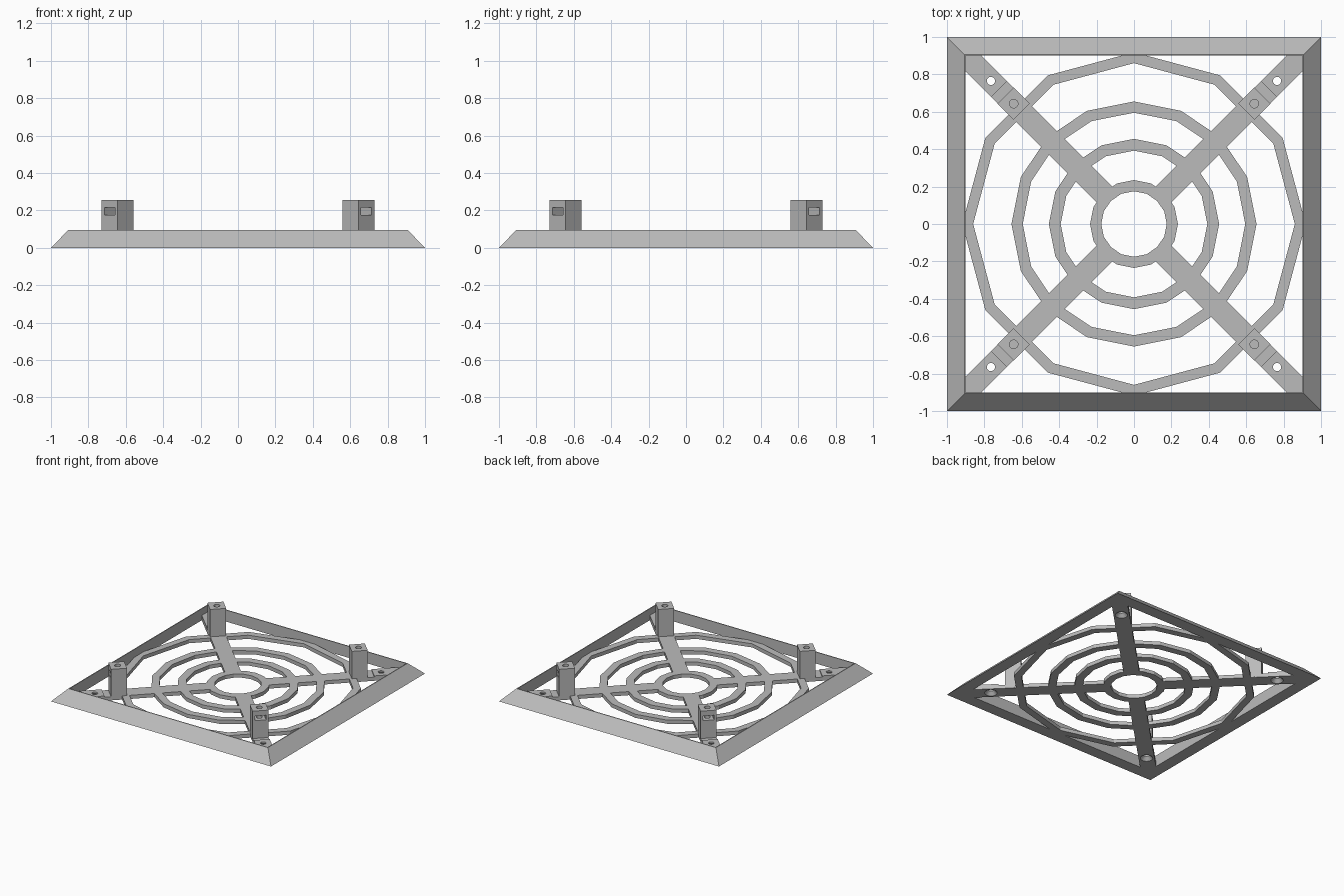
import bpy, bmesh, math
from mathutils import Matrix

old = bpy.data.objects.get("Cube")
if old:
    bpy.data.objects.remove(old, do_unlink=True)

GREY = (0.5, 0.5, 0.5, 1)
mat = bpy.data.materials.new("plain grey")
mat.use_nodes = True
mat.diffuse_color = GREY
mat.node_tree.nodes["Principled BSDF"].inputs["Base Color"].default_value = GREY


def finish(name, bm):
    bmesh.ops.recalc_face_normals(bm, faces=bm.faces)
    mesh = bpy.data.meshes.new(name)
    bm.to_mesh(mesh)
    bm.free()
    mesh.materials.append(mat)
    ob = bpy.data.objects.new(name, mesh)
    bpy.context.collection.objects.link(ob)
    return ob


def loop(name, profile, sides, phase=0.0):
    """Sweep a closed (radius, z) profile round a regular polygon."""
    bm = bmesh.new()
    rows = []
    for i in range(sides):
        a = phase + i * math.tau / sides
        rows.append([bm.verts.new((r * math.cos(a), r * math.sin(a), z)) for r, z in profile])
    n = len(profile)
    for i in range(sides):
        a, b = rows[i], rows[(i + 1) % sides]
        for j in range(n):
            k = (j + 1) % n
            bm.faces.new((a[j], b[j], b[k], a[k]))
    return finish(name, bm)


def box(name, x0, x1, width, z0, z1):
    bm = bmesh.new()
    m = Matrix.Translation(((x0 + x1) / 2, 0, (z0 + z1) / 2)) @ Matrix.Diagonal((x1 - x0, width, z1 - z0, 1))
    bmesh.ops.create_cube(bm, size=1, matrix=m)
    return finish(name, bm)


def drill(name, x, z0, z1, r0, r1):
    bm = bmesh.new()
    bmesh.ops.create_cone(bm, cap_ends=True, segments=24, radius1=r0, radius2=r1, depth=z1 - z0,
                          matrix=Matrix.Translation((x, 0, (z0 + z1) / 2)))
    return finish(name, bm)


def cut(ob, *cutters):
    """Subtract each cutter and bake the result."""
    for c in cutters:
        mod = ob.modifiers.new("cut", "BOOLEAN")
        mod.operation, mod.solver, mod.object = "DIFFERENCE", "EXACT", c
        c.hide_render = True
        bpy.context.view_layer.objects.active = ob
        bpy.ops.object.modifier_apply(modifier=mod.name)
        bpy.data.objects.remove(c, do_unlink=True)


# Square bevelled frame
ROOT2 = math.sqrt(2)
frame = [(1, 0), (0.907, 0.095), (0.9, 0.095), (0.9, 0)]
loop("outer_frame", [(r * ROOT2, z) for r, z in frame], 4, math.pi / 4)

# Concentric guard rings
THICK = 0.03
for name, inner, outer, sides in (("hub_ring", 0.175, 0.235, 16), ("inner_ring", 0.392, 0.455, 16),
                                  ("middle_ring", 0.595, 0.655, 16), ("outer_ring", 0.86, 0.918, 12)):
    loop(name, [(inner, 0), (outer, 0), (outer, THICK), (inner, THICK)], sides)

# Diagonal spoke, mounting pad and post, first laid along x
HOLE, POST, HALF = 1.082, 0.91, 0.06
spoke = box("spoke", 0.2, 1.02, 0.12, 0, THICK)
pad = box("mounting_pad", 1.02, 1.288, 0.12, 0, 0.04)
cut(pad, drill("screw_hole", HOLE, -0.1, 0.1, 0.022, 0.022),
    drill("countersink", HOLE, -0.005, 0.028, 0.052, 0.022))
post = box("post", POST - HALF, POST + HALF, 0.121, 0.005, 0.255)
cut(post, drill("post_hole", POST, 0.1, 0.3, 0.023, 0.023),
    box("nut_slot", POST - 0.04, POST + 0.1, 0.082, 0.176, 0.214))

# Repeat the arm on all four diagonals
for part in (spoke, pad, post):
    part.rotation_euler.z = math.pi / 4
    for i in range(1, 4):
        twin = part.copy()
        twin.name = f"{part.name}_{i + 1}"
        twin.rotation_euler.z = math.pi / 4 + i * math.pi / 2
        bpy.context.collection.objects.link(twin)
